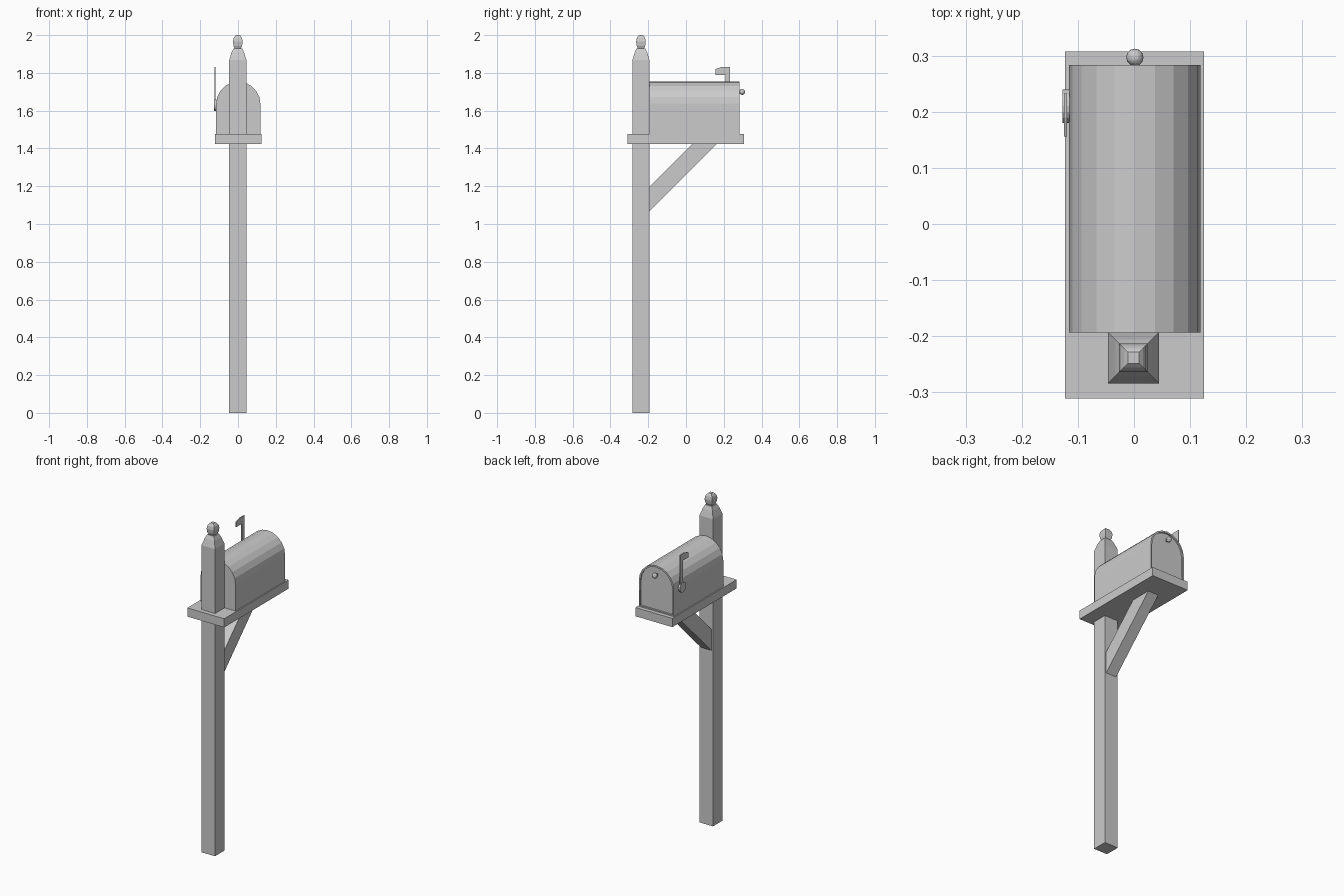
import bpy, bmesh
from math import sin, cos, pi, radians
from mathutils import Matrix

if "Cube" in bpy.data.objects:
    bpy.data.objects.remove(bpy.data.objects["Cube"])


def finish(name, bm):
    bmesh.ops.recalc_face_normals(bm, faces=bm.faces[:])
    me = bpy.data.meshes.new(name)
    bm.to_mesh(me)
    bm.free()
    ob = bpy.data.objects.new(name, me)
    bpy.context.collection.objects.link(ob)
    return ob


def box(name, x0, x1, y0, y1, z0, z1):
    bm = bmesh.new()
    m = (Matrix.Translation(((x0 + x1) / 2, (y0 + y1) / 2, (z0 + z1) / 2))
         @ Matrix.Diagonal((x1 - x0, y1 - y0, z1 - z0, 1)))
    bmesh.ops.create_cube(bm, size=1, matrix=m)
    return finish(name, bm)


def prism(bm, outline, offset):
    """Extrude a closed 3D outline by an offset; returns the far cap."""
    a = [bm.verts.new(p) for p in outline]
    b = [bm.verts.new([c + o for c, o in zip(p, offset)]) for p in outline]
    bm.faces.new(a)
    far = bm.faces.new(b)
    for i in range(len(a)):
        j = (i + 1) % len(a)
        bm.faces.new((a[i], a[j], b[j], b[i]))
    return far


def square_turned(name, cx, cy, profile):
    """Stack square rings (half width, z) into a closed solid."""
    bm = bmesh.new()
    rings = [[bm.verts.new((cx + sx * r, cy + sy * r, z))
              for sx, sy in ((-1, -1), (1, -1), (1, 1), (-1, 1))] for r, z in profile]
    for lo, hi in zip(rings, rings[1:]):
        for i in range(4):
            j = (i + 1) % 4
            bm.faces.new((lo[i], lo[j], hi[j], hi[i]))
    bm.faces.new(rings[0])
    bm.faces.new(rings[-1])
    return finish(name, bm)


# Post with tapered top, and square-sided finial
PX, PY = -0.001, -0.2385
square_turned("post", PX, PY, [(0.0455, 0), (0.0455, 1.867), (0.033, 1.908), (0.023, 1.93)])
square_turned("finial", PX, PY, [(0.016, 1.928), (0.0225, 1.943), (0.0255, 1.966),
                                 (0.022, 1.984), (0.017, 1.993), (0.01, 2.0)])

# Support board
box("board", -0.123, 0.125, -0.311, 0.307, 1.423, 1.476)

# Diagonal brace
bm = bmesh.new()
prism(bm, [(-0.035, y, z) for y, z in
           ((-0.193, 1.067), (0.163, 1.423), (0.032, 1.423), (-0.193, 1.198))], (0.07, 0, 0))
finish("brace", bm)

# Mailbox shell with arched roof and recessed door
CX, R, SPRING = 0.0015, 0.117, 1.637
arch = [(CX - R, -0.193, 1.476), (CX + R, -0.193, 1.476)]
arch += [(CX + R * cos(i * pi / 10), -0.193, SPRING + R * sin(i * pi / 10)) for i in range(11)]
bm = bmesh.new()
door = prism(bm, arch, (0, 0.476, 0))
bmesh.ops.recalc_face_normals(bm, faces=bm.faces[:])
bmesh.ops.inset_region(bm, faces=[door], thickness=0.01)
recess = bmesh.ops.extrude_discrete_faces(bm, faces=[door])["faces"][0]
bmesh.ops.translate(bm, verts=recess.verts[:], vec=(0, -0.008, 0))
finish("mailbox", bm)

# Door knob and its stem
bm = bmesh.new()
bmesh.ops.create_uvsphere(bm, u_segments=12, v_segments=8, radius=0.0155,
                          matrix=Matrix.Translation((CX, 0.297, 1.699)))
finish("door_knob", bm)
box("knob_stem", CX - 0.005, CX + 0.005, 0.272, 0.29, 1.694, 1.704)

# Signal flag: arm with a head, and a round pivot against the box
bm = bmesh.new()
prism(bm, [(-0.125, y, z) for y, z in
           ((0.208, 1.61), (0.233, 1.61), (0.233, 1.832), (0.19, 1.832),
            (0.156, 1.82), (0.156, 1.79), (0.208, 1.79))], (0.006, 0, 0))
finish("flag_arm", bm)
bm = bmesh.new()
bmesh.ops.create_cone(bm, cap_ends=True, segments=16, radius1=0.03, radius2=0.03, depth=0.012,
                      matrix=Matrix.Translation((-0.121, 0.21, 1.629)) @ Matrix.Rotation(radians(90), 4, 'Y'))
finish("flag_pivot", bm)
